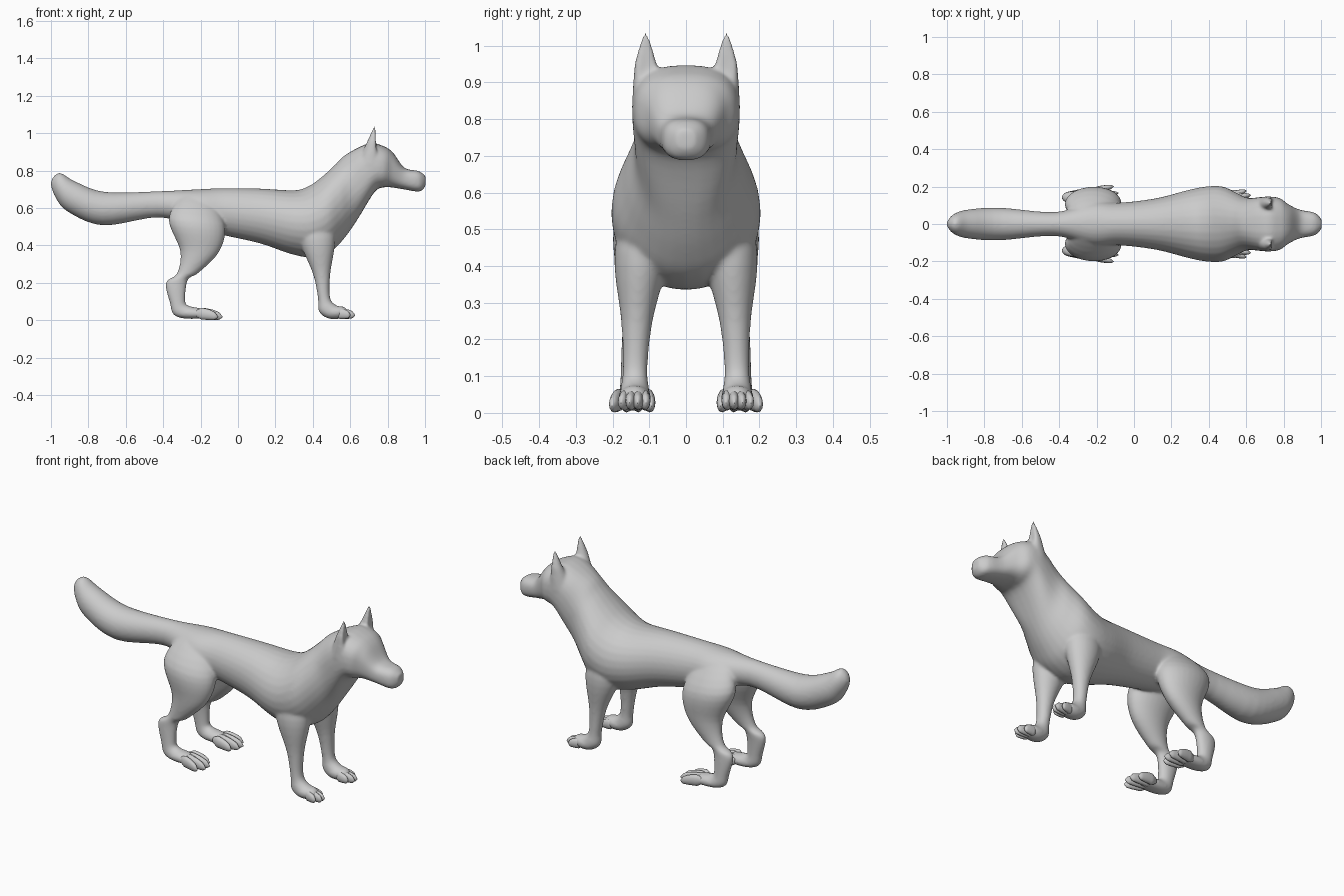
import bpy, bmesh, math
from mathutils import Vector

if "Cube" in bpy.data.objects:
    bpy.data.objects.remove(bpy.data.objects["Cube"])


def spline(rows, steps):
    """Catmull-Rom interpolation of ring rows."""
    out = []
    for i in range(len(rows) - 1):
        p0, p1 = rows[max(i - 1, 0)], rows[i]
        p2, p3 = rows[i + 1], rows[min(i + 2, len(rows) - 1)]
        for s in range(steps):
            t = s / steps
            out.append([0.5 * (2 * b + (c - a) * t + (2 * a - 5 * b + 4 * c - d) * t * t
                               + (3 * b - a - 3 * c + d) * t ** 3)
                        for a, b, c, d in zip(p0, p1, p2, p3)])
    return out + [list(rows[-1])]


def loft(bm, rows, y_of=lambda x, z: 0, side=1, n=28, steps=5, hollow=0.0, boxy=lambda x: 0):
    """Skin elliptical rings; row = (x1, z1, x2, z2, half width)."""
    rings = []
    for x1, z1, x2, z2, w in spline(rows, steps):
        cx, cz = (x1 + x2) / 2, (z1 + z2) / 2
        p = 1 - boxy(cx)
        ring = []
        for k in range(n):
            a = 2 * math.pi * k / n
            c, s = (math.copysign(abs(v) ** p, v) for v in (math.cos(a), math.sin(a)))
            if c > 0:
                c *= 1 - hollow * c * c
            ring.append(bm.verts.new((cx + (x2 - x1) / 2 * c,
                                      side * (y_of(cx, cz) + w * s),
                                      cz + (z2 - z1) / 2 * c)))
        rings.append(ring)
    faces = []
    for r, q in zip(rings, rings[1:]):
        for k in range(n):
            j = (k + 1) % n
            faces.append(bm.faces.new((r[k], r[j], q[j], q[k])))
    for r in (rings[0], rings[-1]):
        mid = bm.verts.new(sum((v.co for v in r), Vector()) / n)
        for k in range(n):
            faces.append(bm.faces.new((r[k], r[(k + 1) % n], mid)))
    bmesh.ops.recalc_face_normals(bm, faces=faces)


def finish(bm, name):
    mesh = bpy.data.meshes.new(name)
    bm.to_mesh(mesh)
    bm.free()
    for p in mesh.polygons:
        p.use_smooth = True
    ob = bpy.data.objects.new(name, mesh)
    bpy.context.collection.objects.link(ob)
    return ob


# tail, trunk, neck and head as one run of rings (bottom point, top point)
TRUNK = [
    (-1.003, .73, -.99, .765, .015), (-.978, .66, -.95, .788, .052),
    (-.91, .58, -.87, .742, .077), (-.72, .507, -.71, .686, .087),
    (-.42, .55, -.42, .69, .064), (-.22, .49, -.22, .7, .118),
    (-.08, .455, -.08, .706, .114), (.12, .41, .12, .704, .138),
    (.28, .355, .3, .695, .182), (.4, .335, .38, .718, .201),
    (.5, .37, .45, .768, .2), (.57, .44, .52, .832, .168),
    (.64, .54, .58, .888, .14), (.73, .685, .7, .946, .147),
    (.78, .71, .78, .93, .138), (.82, .71, .83, .895, .106),
    (.88, .701, .89, .815, .077), (.97, .688, .965, .798, .06),
    (1.003, .718, 1.003, .772, .025)]

# legs from the top down to the paw (back point, front point)
FRONT_LEG = [
    (.35, .58, .48, .6, .05), (.33, .43, .52, .44, .074),
    (.4, .25, .494, .25, .043), (.427, .12, .493, .12, .034),
    (.433, .045, .53, .078, .04), (.49, .007, .565, .073, .044),
    (.575, .012, .59, .052, .03)]
HIND_LEG = [
    (-.3, .68, -.15, .67, .03), (-.371, .54, -.07, .51, .087),
    (-.309, .37, -.098, .37, .062), (-.327, .25, -.208, .255, .038),
    (-.387, .2, -.268, .215, .033), (-.364, .09, -.281, .1, .032),
    (-.345, .03, -.26, .076, .036), (-.28, .008, -.22, .068, .044),
    (-.155, .01, -.15, .052, .042)]


def front_y(x, z):
    return .14 - .1 * z * z


def hind_y(x, z):
    return .148 - .15 * z * z - 1.3 * max(0, z - .5) ** 2


def head_boxy(x):
    t = min(1, max(0, (x - .55) / .13))
    return .22 * t * t * (3 - 2 * t)


def ear(bm, side):
    """Pointed ear, cupped towards the front."""
    rows = []
    for i in range(9):
        t = i / 8
        z = .83 + .212 * t
        rows.append((.635 + .093 * t, z, .785 - .048 * t, z, .056 * (1 - t) ** .9 + .004))
    loft(bm, rows, lambda x, z: .088 + .022 * min(1, (z - .83) / .12), side,
         steps=2, hollow=0.65)


bm = bmesh.new()
loft(bm, TRUNK, boxy=head_boxy)
for side in (1, -1):
    loft(bm, FRONT_LEG, front_y, side)
    loft(bm, HIND_LEG, hind_y, side)
    ear(bm, side)
body = finish(bm, "body")

# fuse the parts and soften the joints
remesh = body.modifiers.new("fuse", 'REMESH')
remesh.mode = 'VOXEL'
remesh.voxel_size = 0.0065
remesh.use_smooth_shade = True
soften = body.modifiers.new("soften", 'SMOOTH')
soften.factor = 0.5
soften.iterations = 16


def toes(bm, side, x0, x1, yc, spread, r, ztip):
    """Four pointed toes fanning out from a paw."""
    for k in (-1.5, -.5, .5, 1.5):
        tip = x1 - (0.025 if abs(k) > 1 else 0)
        rows = []
        for i in range(9):
            t = i / 8
            s = r * (math.sqrt(1 - t ** 3) * min(1, .5 + 2 * t) + .05)
            x, z = x0 + (tip - x0) * t, .036 + (ztip - .036) * t * t
            rows.append((x, z - 1.75 * s, x, z + 1.75 * s, s))
        fan = lambda x, z: yc + k * spread * .7 + (x - x0) / (tip - x0) * (k * spread * .35 + .006)
        loft(bm, rows, fan, side, n=12, steps=2)


for side, label in ((1, "left"), (-1, "right")):
    bm = bmesh.new()
    toes(bm, side, .525, .626, .137, .0215, .0155, .027)
    finish(bm, label + "_front_toes")
    bm = bmesh.new()
    toes(bm, side, -.225, -.082, .142, .034, .017, .018)
    finish(bm, label + "_hind_toes")
